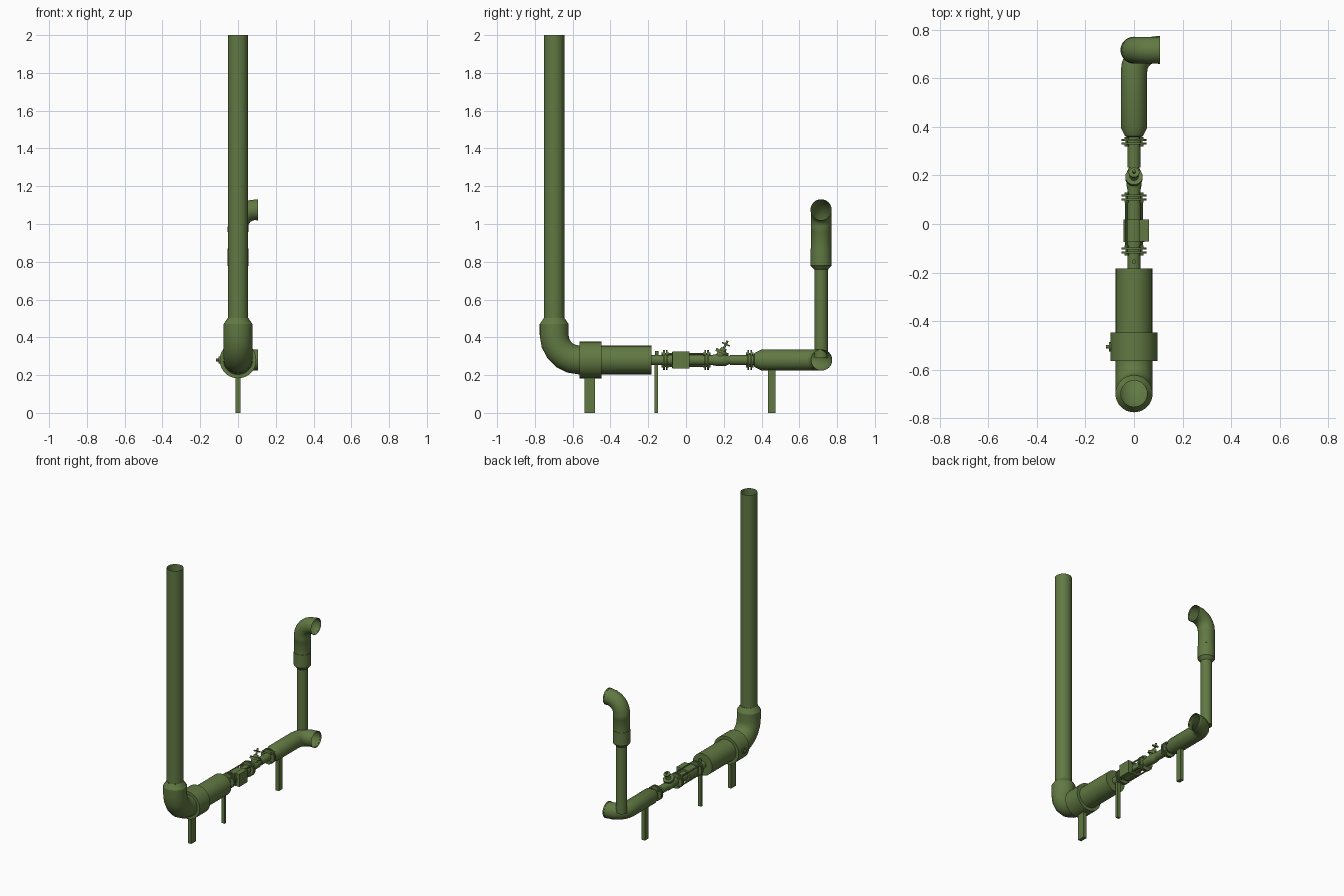
import bpy, bmesh, math
from mathutils import Vector, Matrix

if "Cube" in bpy.data.objects:
    bpy.data.objects.remove(bpy.data.objects["Cube"])

MAT = bpy.data.materials.new("olive_paint")
MAT.diffuse_color = (0.12, 0.19, 0.055, 1)
MAT.use_nodes = True
MAT.node_tree.nodes["Principled BSDF"].inputs["Base Color"].default_value = MAT.diffuse_color
X, Y, Z = Vector((1, 0, 0)), Vector((0, 1, 0)), Vector((0, 0, 1))
AX = 0.28          # height of the main pipe axis


def finish(name, bm):
    bmesh.ops.recalc_face_normals(bm, faces=bm.faces)
    me = bpy.data.meshes.new(name)
    bm.to_mesh(me)
    bm.free()
    ob = bpy.data.objects.new(name, me)
    bpy.context.collection.objects.link(ob)
    me.materials.append(MAT)
    bpy.context.view_layer.objects.active = ob
    ob.select_set(True)
    bpy.ops.object.shade_smooth_by_angle(angle=math.radians(32))
    ob.select_set(False)
    return ob


# skin circles along stations (position, direction, radius); n is normal to the bend plane
def sweep(name, stations, n, sides=32, cap=(True, True)):
    bm = bmesh.new()
    rings = []
    for p, d, r in stations:
        v = d.cross(n)
        rings.append([bm.verts.new(p + n * r * math.cos(a) + v * r * math.sin(a))
                      for a in (2 * math.pi * i / sides for i in range(sides))])
    for a, b in zip(rings, rings[1:]):
        for i in range(sides):
            j = (i + 1) % sides
            bm.faces.new((a[i], a[j], b[j], b[i]))
    if cap[0]:
        bm.faces.new(rings[0])
    if cap[1]:
        bm.faces.new(rings[-1])
    return finish(name, bm)


# turned profile (distance, radius) along a straight axis
def lathe(name, origin, d, prof, sides=32, cap=(True, True)):
    d = Vector(d).normalized()
    n = d.orthogonal().normalized()
    return sweep(name, [(Vector(origin) + d * t, d, r) for t, r in prof], n, sides, cap)


# stations of a 90 degree bend from direction d0 to d1
def bend(start, d0, d1, R, r, seg):
    c = Vector(start) + d1 * R
    out = []
    for k in range(seg + 1):
        a = math.pi / 2 * k / seg
        out.append((c - d1 * R * math.cos(a) + d0 * R * math.sin(a),
                    d0 * math.cos(a) + d1 * math.sin(a), r))
    return out


def box(name, c, size):
    bm = bmesh.new()
    bmesh.ops.create_cube(bm, size=1, matrix=Matrix.Translation(c) @ Matrix.Diagonal((*size, 1)))
    return finish(name, bm)


def along(name, prof, sides=32, cap=(True, True)):
    return lathe(name, (0, 0, AX), Y, prof, sides, cap)


# large discharge end: tall stack, reducer, elbow, collar and barrel
elbow = bend((0, -0.565, AX), -Y, Z, 0.133, 0.0765, 5)
elbow += [(Vector((0, -0.698, 0.47)), Z, 0.0765), (Vector((0, -0.698, 0.503)), Z, 0.054)]
sweep("large_elbow_reducer", elbow, X, cap=(False, False))
lathe("tall_stack", (0, -0.698, 0), Z, [(0.503, 0.0535), (2.0, 0.0535)], cap=(False, False))
along("coupling_collar", [(-0.563, 0.077), (-0.563, 0.097), (-0.447, 0.097), (-0.447, 0.075)],
      cap=(False, False))
along("large_barrel", [(-0.565, 0.0755), (-0.183, 0.0755)])
lathe("collar_bolt", (-0.09, -0.505, AX), -X, [(0, 0.02), (0.012, 0.02), (0.012, 0.007), (0.026, 0.007)], 12)

# narrow pipe with pressure tap
along("inlet_pipe", [(-0.185, 0.027), (-0.09, 0.027)])
lathe("pressure_tap", (0, -0.155, AX), Z, [(0, 0.009), (0.048, 0.009)], 12)

# flange pairs with bolts
for name, y in (("meter_front", -0.109), ("meter_back", 0.109), ("reducer", 0.338)):
    for k, s in (("a", -1), ("b", 1)):
        along(f"{name}_flange_{k}", [(y + s * 0.0075 - 0.004, 0.052), (y + s * 0.0075 + 0.004, 0.052)])
    along(f"{name}_gasket", [(y - 0.006, 0.034), (y + 0.006, 0.034)], 24)
    for i in range(4):
        a = math.pi / 4 + i * math.pi / 2
        o = (0.044 * math.cos(a), y, AX + 0.044 * math.sin(a))
        lathe(f"{name}_bolt_{i + 1}", o, Y, [(-0.02, 0.008), (-0.011, 0.008), (-0.011, 0.005),
              (0.011, 0.005), (0.011, 0.008), (0.02, 0.008)], 6)

# meter body, tie rods and side box
along("meter_tube", [(-0.1, 0.03), (-0.075, 0.03), (-0.075, 0.043), (0.018, 0.043), (0.018, 0.03), (0.1, 0.03)])
for i in range(4):
    a = math.pi / 4 + i * math.pi / 2
    lathe(f"tie_rod_{i + 1}", (0.044 * math.cos(a), 0, AX + 0.044 * math.sin(a)), Y,
          [(-0.1, 0.005), (0.1, 0.005)], 8)
box("meter_side_box", (0.042, -0.027, AX), (0.038, 0.09, 0.088))

# angled valve: body, bonnet, stem and handwheel
along("valve_body", [(0.1, 0.027), (0.14, 0.027), (0.16, 0.031), (0.21, 0.031), (0.235, 0.02), (0.24, 0.02)])
VD = Vector((0, 0.42, 0.9)).normalized()
VO = Vector((0, 0.172, AX))
lathe("valve_bonnet", VO, VD, [(0, 0.023), (0.038, 0.023), (0.038, 0.036), (0.054, 0.036), (0.054, 0.018),
      (0.07, 0.014), (0.07, 0.006), (0.112, 0.006)], 24)
lathe("valve_handwheel", VO, VD, [(0.088, 0.022), (0.096, 0.022)], 20)
along("outlet_pipe", [(0.233, 0.027), (0.362, 0.027)])

# air intake side: reducer, main pipe and elbow to the right
main = [(Vector((0, y, AX)), Y, r) for y, r in ((0.358, 0.029), (0.362, 0.037), (0.398, 0.0545))]
main += bend((0, 0.628, AX), Y, X, 0.09, 0.0545, 6)
sweep("intake_pipe_elbow", main, Z, cap=(True, False))

# riser, upper silencer pipe and upper elbow
lathe("riser", (0, 0.715, 0), Z, [(0.29, 0.036), (0.765, 0.036)])
top = [(Vector((0, 0.715, z)), Z, r) for z, r in ((0.758, 0.036), (0.78, 0.0555), (0.87, 0.0555),
       (0.871, 0.054), (0.958, 0.054), (0.959, 0.0545))]
top += bend((0, 0.715, 0.985), Z, X, 0.09, 0.0545, 6)
sweep("upper_pipe_elbow", top, Y, cap=(False, False))

# rims on both open elbows
for name, y, z in (("lower", 0.718, AX), ("upper", 0.715, 1.075)):
    lathe(f"{name}_elbow_rim", (0, y, z), X, [(0.088, 0.0545), (0.098, 0.0545), (0.098, 0.056), (0.107, 0.056)],
          cap=(False, False))

# ground supports
for name, y, w, h in (("large", -0.51, 0.054, 0.19), ("thin", -0.157, 0.017, 0.26), ("intake", 0.455, 0.04, 0.23)):
    box(f"{name}_support", (0, y, h / 2), (0.025, w, h))
